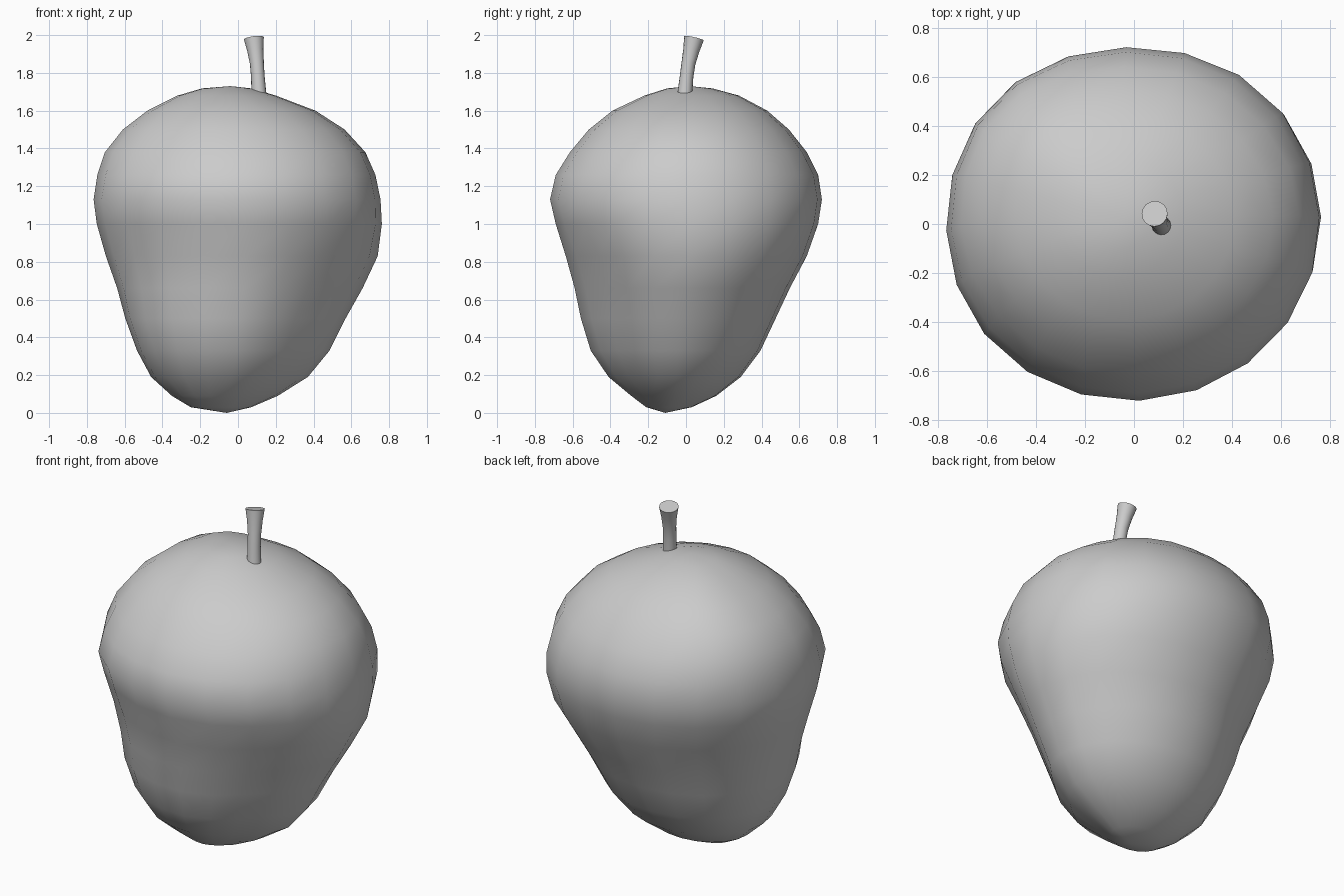
import bpy, bmesh
from math import sin, cos, radians, pi
from mathutils import Vector

if "Cube" in bpy.data.objects:
    bpy.data.objects.remove(bpy.data.objects["Cube"])


def loft(name, rings, start=None, end=None):
    """Skin closed rings of points; ends get a pole point or a flat cap."""
    bm = bmesh.new()
    loops = [[bm.verts.new(p) for p in r] for r in rings]
    n = len(loops[0])
    for a, b in zip(loops, loops[1:]):
        for i in range(n):
            j = (i + 1) % n
            bm.faces.new((a[i], a[j], b[j], b[i]))
    for loop, pole in ((loops[0], start), (loops[-1], end)):
        if pole is None:
            bm.faces.new(loop)
        else:
            tip = bm.verts.new(pole)
            for i in range(n):
                bm.faces.new((loop[i], loop[(i + 1) % n], tip))
    bmesh.ops.recalc_face_normals(bm, faces=bm.faces)
    me = bpy.data.meshes.new(name)
    bm.to_mesh(me)
    bm.free()
    ob = bpy.data.objects.new(name, me)
    bpy.context.collection.objects.link(ob)
    bpy.ops.object.select_all(action='DESELECT')
    ob.select_set(True)
    bpy.context.view_layer.objects.active = ob
    bpy.ops.object.shade_smooth_by_angle(angle=radians(50))
    return ob


# Fruit body: z, left x, right x, front y, back y
sections = [
    (0.03, -0.25, 0.07, -0.21, 0.03),
    (0.09, -0.35, 0.21, -0.29, 0.16),
    (0.19, -0.46, 0.37, -0.41, 0.29),
    (0.33, -0.535, 0.485, -0.505, 0.395),
    (0.50, -0.597, 0.57, -0.557, 0.475),
    (0.66, -0.64, 0.66, -0.59, 0.55),
    (0.83, -0.70, 0.74, -0.637, 0.64),
    (1.00, -0.748, 0.762, -0.69, 0.70),
    (1.13, -0.765, 0.755, -0.72, 0.72),
    (1.26, -0.745, 0.728, -0.69, 0.70),
    (1.38, -0.705, 0.675, -0.615, 0.64),
    (1.50, -0.61, 0.565, -0.515, 0.545),
    (1.60, -0.48, 0.41, -0.39, 0.43),
    (1.68, -0.32, 0.20, -0.22, 0.28),
    (1.718, -0.19, 0.07, -0.10, 0.14),
]
# Diagonal bulges per section, in percent: back right, back left, front left, front right
BASE = (0, 0, 2, -12)
bulges = [BASE, BASE, (0, 1, 3, -13), (0, 2, 4, -14), (0, 1, 4, -13),
          (0, -1, 2, -11), (1, -1, 0, -8), (2, 1, 0, -2), (2, 2, 1, 0),
          (1, 3, 0, 0), (0, 5, -1, 0), (0, 8, -1, 0), (0, 12, 0, 0),
          (0, 14, 0, 0), (0, 14, 0, 0)]
SIDES = 20
rings = []
for (z, x0, x1, y0, y1), bulge in zip(sections, bulges):
    ring = []
    for i in range(SIDES):
        t = 2 * pi * i / SIDES + radians(2)
        k = 1 + bulge[int(t / (pi / 2)) % 4] / 100 * sin(2 * t) ** 2
        ring.append(((x0 + x1) / 2 + (x1 - x0) / 2 * k * cos(t),
                     (y0 + y1) / 2 + (y1 - y0) / 2 * k * sin(t), z))
    rings.append(ring)
loft("fruit_body", rings, (-0.06, -0.11, 0.0), (-0.04, 0.02, 1.73))

# Stem: bent, flared tube with a tilted flat end
path = [((0.115, -0.01, 1.64), 0.042), ((0.11, -0.005, 1.70), 0.039),
        ((0.105, 0.003, 1.78), 0.036), ((0.10, 0.013, 1.85), 0.037),
        ((0.092, 0.028, 1.92), 0.043), ((0.084, 0.042, 1.983), 0.053)]
rings = []
for i, (p, r) in enumerate(path):
    a = Vector(path[max(i - 1, 0)][0])
    b = Vector(path[min(i + 1, len(path) - 1)][0])
    axis = (b - a).normalized()
    u = Vector((0, 1, 0)).cross(axis).normalized()
    v = axis.cross(u)
    rings.append([Vector(p) + r * (u * cos(2 * pi * k / 16) + v * sin(2 * pi * k / 16))
                  for k in range(16)])
loft("stem", rings)
